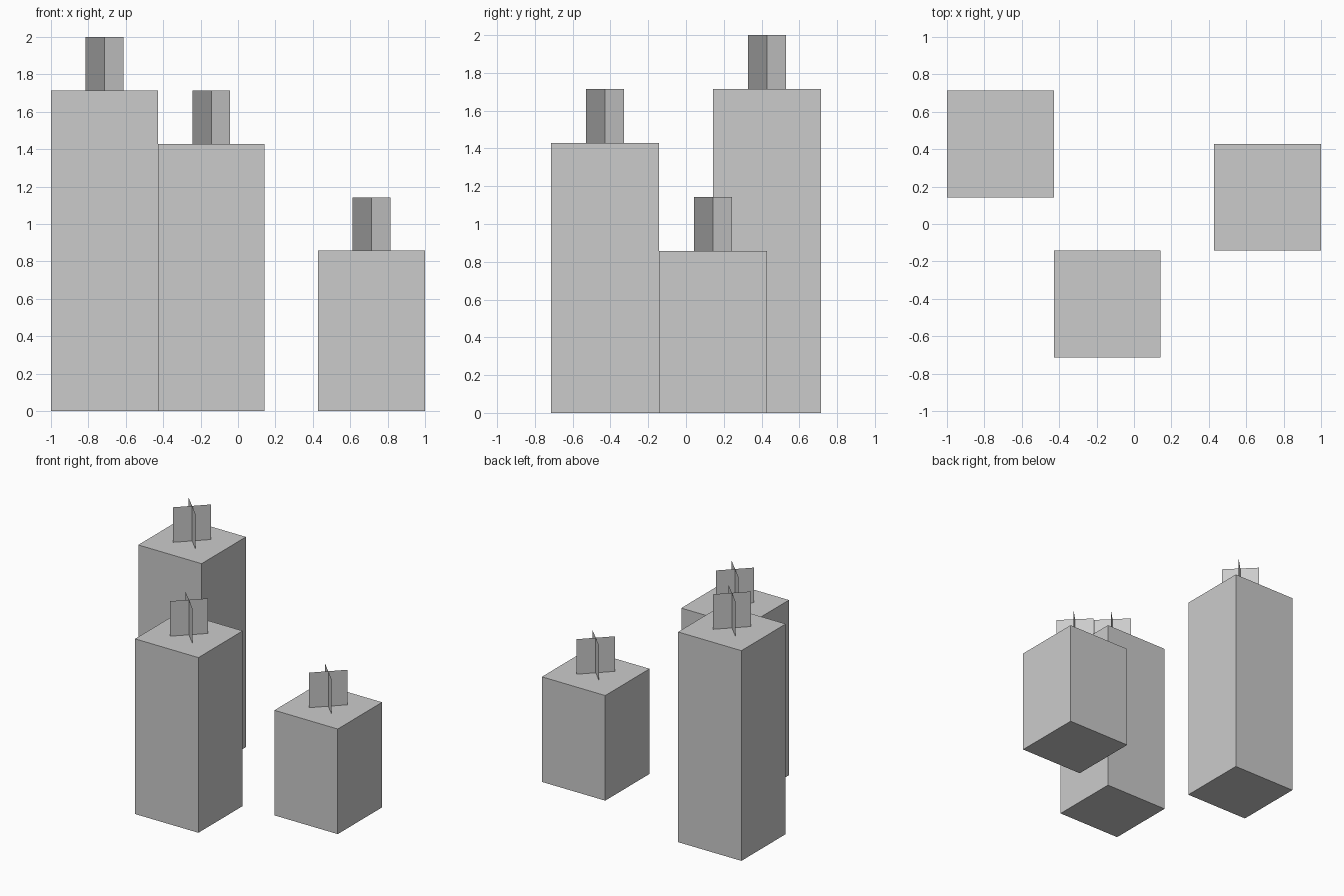
import bpy, bmesh
from math import radians
from mathutils import Matrix

if "Cube" in bpy.data.objects:
    bpy.data.objects.remove(bpy.data.objects["Cube"])

U = 2 / 7  # one grid pixel of the model


def finish(bm, name):
    mesh = bpy.data.meshes.new(name)
    bm.to_mesh(mesh)
    bm.free()
    obj = bpy.data.objects.new(name, mesh)
    bpy.context.collection.objects.link(obj)


def candle_body(name, x, y, height):
    # Square wax block standing on the ground
    bm = bmesh.new()
    place = Matrix.Translation((x, y, height / 2)) @ Matrix.Diagonal((2 * U, 2 * U, height, 1))
    bmesh.ops.create_cube(bm, size=1, matrix=place)
    finish(bm, name)


def wick(name, x, y, base):
    # Two flat upright squares crossed on the diagonals
    bm = bmesh.new()
    for angle in (45, -45):
        place = (Matrix.Translation((x, y, base + U / 2))
                 @ Matrix.Rotation(radians(angle), 4, 'Z')
                 @ Matrix.Rotation(radians(90), 4, 'X'))
        bmesh.ops.create_grid(bm, x_segments=1, y_segments=1, size=U / 2, matrix=place)
    finish(bm, name)


# Centre x, centre y and height of each candle, in pixels
candles = {
    "tall": (-2.5, 1.5, 6),
    "medium": (-0.5, -1.5, 5),
    "short": (2.5, 0.5, 3),
}
for label, dims in candles.items():
    x, y, height = (v * U for v in dims)
    candle_body(label + "_candle", x, y, height)
    wick(label + "_wick", x, y, height)
